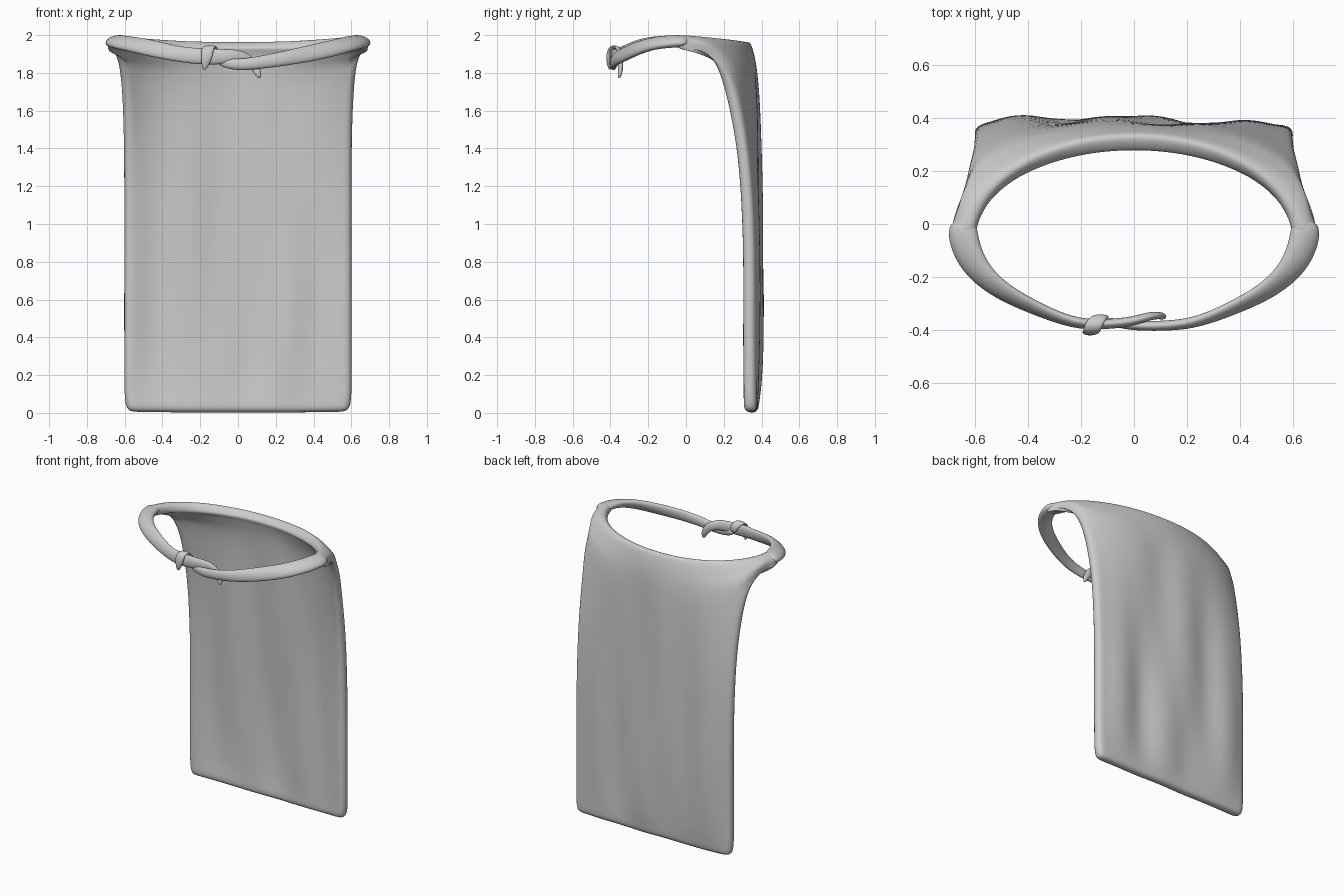
import bpy, bmesh
from math import sin, cos, pi, radians
from mathutils import Vector


def finish(bm, name, thickness=0):
    bmesh.ops.recalc_face_normals(bm, faces=bm.faces)
    me = bpy.data.meshes.new(name)
    bm.to_mesh(me)
    bm.free()
    ob = bpy.data.objects.new(name, me)
    bpy.context.collection.objects.link(ob)
    for p in me.polygons:
        p.use_smooth = True
    if thickness:
        so = ob.modifiers.new("thick", "SOLIDIFY")
        so.thickness = thickness
        so.offset = 0
    ob.modifiers.new("smooth", "SUBSURF").levels = 2
    ob.modifiers["smooth"].render_levels = 2
    return ob


# Cape cloth: rows from the neck rim down to the hem
# half width, centre y, centre z, edge y, edge z, fold strength, squareness
ROWS = [
    (.600, .303, 1.955, -.06, 1.970, 0, 0),
    (.655, .318, 1.930, -.06, 1.972, 0, 0),
    (.710, .330, 1.885, -.06, 1.950, 0, 0),
    (.656, .340, 1.830, .10, 1.922, .1, .4),
    (.618, .347, 1.730, .19, 1.830, .3, .7),
    (.606, .351, 1.590, .25, 1.630, .5, .9),
    (.603, .355, 1.350, .302, 1.370, .7, 1),
    (.603, .360, 1.100, .325, 1.100, .9, 1),
    (.603, .364, .850, .334, .850, 1, 1),
    (.604, .366, .600, .334, .600, 1.3, 1),
    (.604, .364, .350, .334, .350, 1.2, 1),
    (.604, .357, .150, .336, .150, .7, 1),
    (.602, .350, .060, .338, .060, .2, 1),
    (.587, .345, .000, .340, .005, .1, 1),
]
N = 18
bm = bmesh.new()
grid = []
for hw, yc, zc, ye, ze, fold, sq in ROWS:
    row = []
    for i in range(N + 1):
        lin = 2 * i / N - 1
        t = lin * pi / 2
        u = sin(t) * (1 - sq) + lin * sq
        w = (1 - cos(t)) * (1 - sq) + abs(lin) ** 3.5 * sq
        x = hw * u
        z = zc + (ze - zc) * w
        f = .013 * sin(14 * x + 1.5 * z + .6) + .006 * sin(21 * x - 2 * z) - .025 * x
        row.append(bm.verts.new((x, yc + (ye - yc) * w + fold * f * (1 - lin ** 4), z)))
    grid.append(row)
for a, b in zip(grid, grid[1:]):
    for i in range(N):
        bm.faces.new((a[i], a[i + 1], b[i + 1], b[i]))
finish(bm, "cape_cloth", .07)


# Strap loft: each point is x, y, z, half width, half thickness, tilt in degrees
def strap(name, pts, side=1, ref=None, sides=8):
    bm = bmesh.new()
    pos = [Vector(p[:3]) for p in pts]
    rings = []
    for k, (x, y, z, w, h, tilt) in enumerate(pts):
        t = (pos[min(k + 1, len(pts) - 1)] - pos[max(k - 1, 0)]).normalized()
        r = Vector(ref) if ref else Vector((x / .36, y / .15, 0))
        r = (r - t * r.dot(t)).normalized()
        b = t.cross(r) * side
        q = radians(tilt)
        a = r * cos(q) - b * sin(q)
        c = r * sin(q) + b * cos(q)
        rings.append([bm.verts.new(pos[k] + 1.1 * (a * w * cos(2 * pi * j / sides)
                                                  + c * h * sin(2 * pi * j / sides)))
                      for j in range(sides)])
    for a, b in zip(rings, rings[1:]):
        for j in range(sides):
            m = (j + 1) % sides
            bm.faces.new((a[j], a[m], b[m], b[j]))
    bm.faces.new(rings[0])
    bm.faces.new(rings[-1])
    finish(bm, name)


# Shoulder-to-front run shared by both straps
RUN = [
    (.650, .02, 1.967, .053, .031, 12),
    (.648, -.06, 1.968, .060, .031, 14),
    (.608, -.160, 1.960, .055, .028, 28),
    (.518, -.246, 1.934, .049, .026, 50),
    (.400, -.307, 1.907, .046, .023, 65),
    (.290, -.354, 1.885, .041, .021, 76),
]
strap("right_strap", RUN + [
    (.200, -.380, 1.868, .037, .020, 82),
    (.100, -.386, 1.853, .033, .019, 88),
    (.010, -.386, 1.842, .031, .018, 90),
    (-.060, -.378, 1.850, .026, .016, 90),
    (-.110, -.362, 1.868, .020, .013, 90)])
strap("left_strap", [(-x, y, z + .010 * (i > 2), w, h, a)
                     for i, (x, y, z, w, h, a) in enumerate(RUN)] + [
    (-.200, -.380, 1.888, .044, .020, 82),
    (-.100, -.380, 1.885, .041, .019, 88),
    (-.010, -.370, 1.889, .036, .018, 90),
    (.050, -.350, 1.875, .030, .016, 90),
    (.090, -.345, 1.835, .026, .014, 90),
    (.108, -.350, 1.795, .018, .012, 90),
    (.114, -.354, 1.772, .006, .006, 90)], side=-1)

# Loose tie end wrapped over the left strap
strap("tie_wrap", [
    (-.110, -.355, 1.870, .024, .012, 0),
    (-.130, -.350, 1.920, .028, .012, 0),
    (-.150, -.375, 1.942, .032, .012, 0),
    (-.160, -.404, 1.930, .033, .012, 0),
    (-.166, -.412, 1.885, .030, .012, 0),
    (-.174, -.408, 1.845, .020, .011, 0),
    (-.178, -.402, 1.815, .006, .006, 0)], ref=(1, 0, 0))
